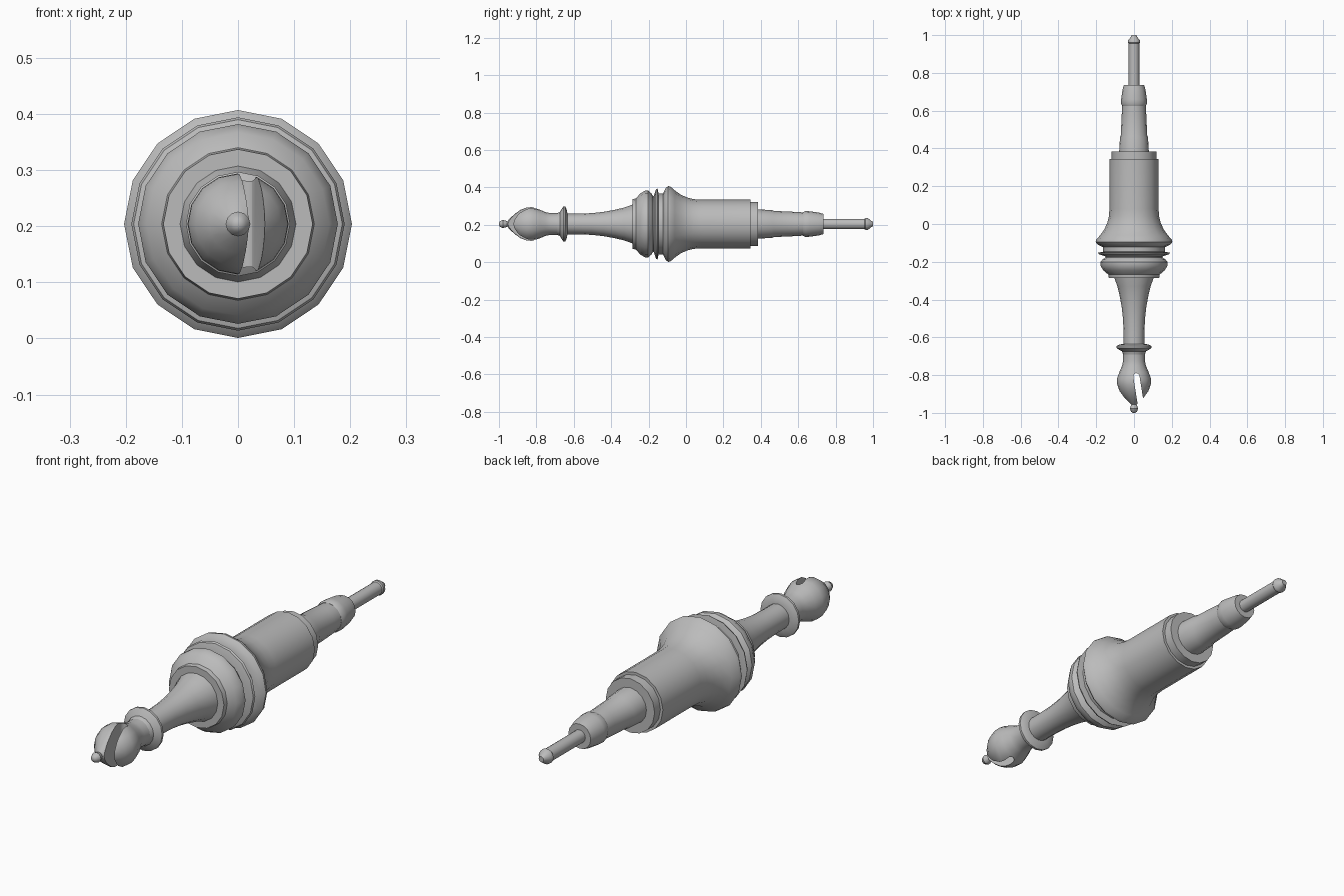
import bpy, bmesh, math
from mathutils import Vector

cube = bpy.data.objects.get("Cube")
if cube:
    bpy.data.objects.remove(cube, do_unlink=True)

AXIS_Z = 0.204

grey = bpy.data.materials.new("plain grey")
grey.use_nodes = True
colour = (0.5, 0.5, 0.5, 1)
grey.diffuse_color = colour
grey.node_tree.nodes["Principled BSDF"].inputs["Base Color"].default_value = colour


def finish(name, bm):
    """Turn a bmesh into a grey object."""
    bmesh.ops.recalc_face_normals(bm, faces=bm.faces)
    mesh = bpy.data.meshes.new(name)
    bm.to_mesh(mesh)
    bm.free()
    obj = bpy.data.objects.new(name, mesh)
    bpy.context.collection.objects.link(obj)
    mesh.materials.append(grey)
    return obj


def smooth(obj, degrees=35):
    bpy.ops.object.select_all(action="DESELECT")
    obj.select_set(True)
    bpy.context.view_layer.objects.active = obj
    bpy.ops.object.shade_smooth_by_angle(angle=math.radians(degrees))


def lathe(name, profile, sides=16):
    """Turn (y, radius) points around the long axis, with capped ends."""
    bm = bmesh.new()
    rings = []
    for y, r in profile:
        rings.append([bm.verts.new((r * math.sin(math.tau * i / sides), y,
                                    AXIS_Z + r * math.cos(math.tau * i / sides)))
                      for i in range(sides)])
    for a, b in zip(rings, rings[1:]):
        for i in range(sides):
            j = (i + 1) % sides
            bm.faces.new((a[i], a[j], b[j], b[i]))
    bm.faces.new(rings[0])
    bm.faces.new(rings[-1])
    obj = finish(name, bm)
    smooth(obj)
    return obj


# Finial bead and slotted head
lathe("finial_bead", [(-1, 0.006), (-0.994, 0.015), (-0.978, 0.022),
                      (-0.962, 0.017), (-0.95, 0.01), (-0.93, 0.01)], 12)
head = lathe("head", [(-0.957, 0.012), (-0.945, 0.026), (-0.918, 0.052), (-0.885, 0.076),
                      (-0.85, 0.089), (-0.82, 0.09), (-0.785, 0.078),
                      (-0.75, 0.063), (-0.725, 0.058), (-0.69, 0.058), (-0.66, 0.06)])

# Slanted slot with a rounded inner end, cut right through the head
bm = bmesh.new()
inner = Vector((0.0125, -0.806))
along = Vector((0.16, -1)).normalized()
side = Vector((-along.y, along.x))
half = 0.0165
outline = [inner + half * (side * math.cos(t) - along * math.sin(t))
           for t in [math.pi * k / 6 for k in range(7)]]
outline += [inner + along * 0.25 - side * half, inner + along * 0.25 + side * half]
face = bm.faces.new([bm.verts.new((p.x, p.y, 0)) for p in outline])
top = bmesh.ops.extrude_face_region(bm, geom=[face])["geom"]
bmesh.ops.translate(bm, vec=(0, 0, 0.5),
                    verts=[g for g in top if isinstance(g, bmesh.types.BMVert)])
cutter = finish("slot_cutter", bm)
cut = head.modifiers.new("slot", "BOOLEAN")
cut.operation = "DIFFERENCE"
cut.solver = "EXACT"
cut.object = cutter
bpy.context.view_layer.objects.active = head
bpy.ops.object.modifier_apply(modifier=cut.name)
bpy.data.objects.remove(cutter, do_unlink=True)
smooth(head)

# Collar ring and flared neck
lathe("collar", [(-0.69, 0.058), (-0.674, 0.064), (-0.665, 0.08), (-0.656, 0.093),
                 (-0.646, 0.093), (-0.638, 0.078), (-0.634, 0.055)])
lathe("neck", [(-0.65, 0.055), (-0.58, 0.055), (-0.505, 0.058), (-0.44, 0.065),
               (-0.38, 0.076), (-0.33, 0.088), (-0.285, 0.104), (-0.27, 0.107)])

# Stacked mouldings around the widest part
lathe("front_moulding", [(-0.287, 0.1), (-0.287, 0.133), (-0.268, 0.136), (-0.245, 0.163),
                         (-0.22, 0.178), (-0.202, 0.178), (-0.186, 0.165), (-0.174, 0.145)])
lathe("moulding_core", [(-0.19, 0.15), (-0.12, 0.15)])
lathe("thin_disc", [(-0.172, 0.15), (-0.16, 0.186), (-0.152, 0.19), (-0.144, 0.15)])
lathe("inner_band", [(-0.146, 0.163), (-0.115, 0.163)])

# Flared base running into the straight sleeve
lathe("body", [(-0.122, 0.165), (-0.11, 0.19), (-0.096, 0.203), (-0.083, 0.2),
               (-0.06, 0.18), (-0.03, 0.158), (0.005, 0.142), (0.04, 0.133),
               (0.08, 0.13), (0.345, 0.13), (0.345, 0.1)])
lathe("sleeve_end", [(0.33, 0.118), (0.385, 0.118)])

# Stepped taper, collet and rod
lathe("taper", [(0.36, 0.08), (0.46, 0.074), (0.47, 0.07), (0.58, 0.065), (0.645, 0.061)])
lathe("collet", [(0.625, 0.063), (0.638, 0.069), (0.66, 0.068), (0.71, 0.061), (0.735, 0.054)])
lathe("rod", [(0.72, 0.028), (0.965, 0.028)])
lathe("rod_tip", [(0.955, 0.028), (0.96, 0.032), (0.973, 0.031), (0.99, 0.017), (1.0, 0.012)])
